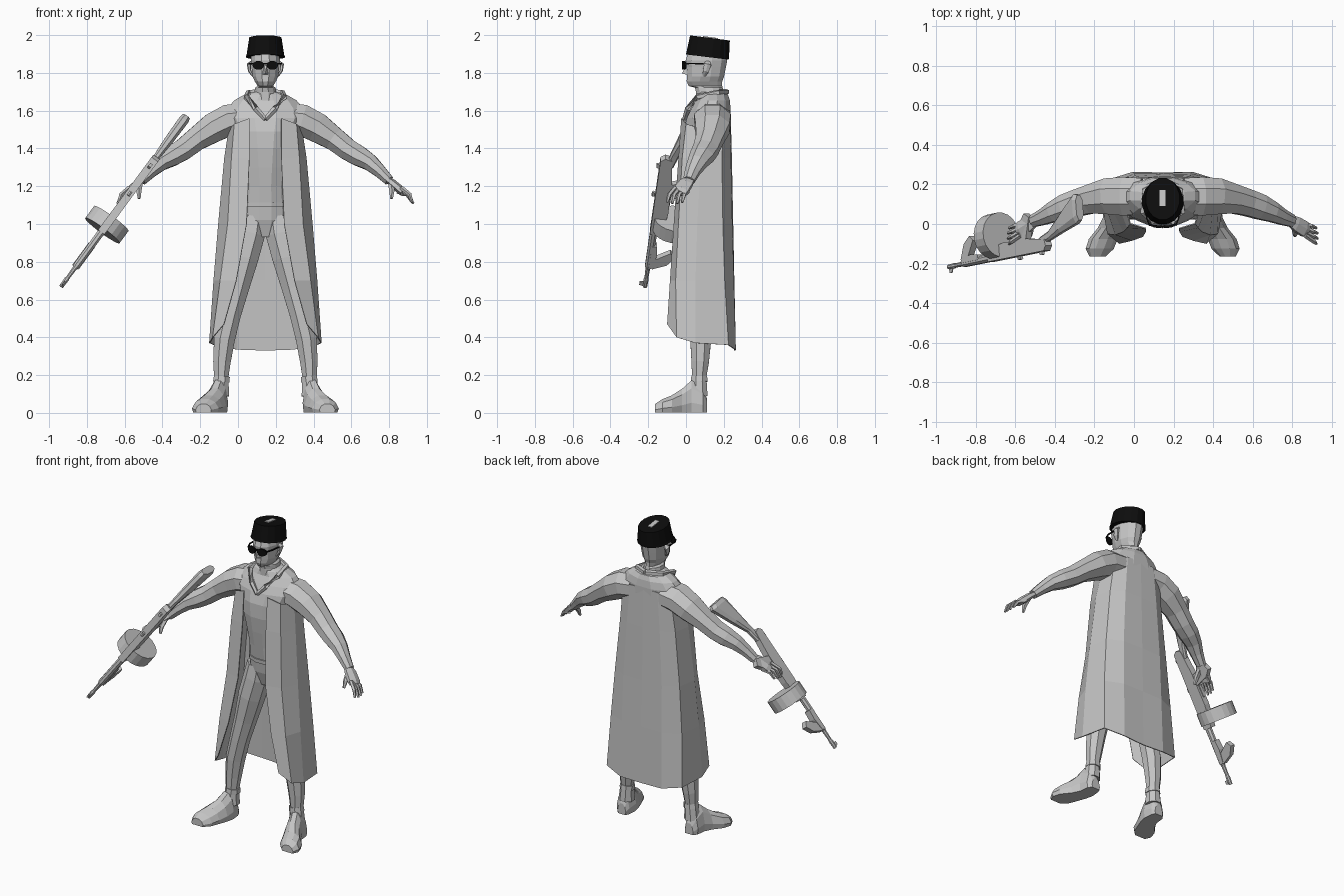
import bpy, bmesh, math
from mathutils import Vector

CX = 0.145  # body centre line


def material(name, rgb):
    m = bpy.data.materials.new(name)
    m.diffuse_color = (*rgb, 1)
    return m


GREY = material("plain grey", (0.56, 0.56, 0.56))
BLACK = material("matt black", (0.004, 0.004, 0.004))


def build(name, verts, faces, mat=GREY, mirror=False, thick=0):
    verts = [Vector(v) for v in verts]
    if mirror:
        n = len(verts)
        verts += [Vector((2 * CX - v.x, v.y, v.z)) for v in verts]
        faces = faces + [[i + n for i in reversed(f)] for f in faces]
    me = bpy.data.meshes.new(name)
    me.from_pydata(verts, [], faces)
    bm = bmesh.new()
    bm.from_mesh(me)
    bmesh.ops.recalc_face_normals(bm, faces=bm.faces)
    bm.to_mesh(me)
    bm.free()
    me.materials.append(mat)
    ob = bpy.data.objects.new(name, me)
    bpy.context.collection.objects.link(ob)
    if thick:
        mod = ob.modifiers.new("thickness", 'SOLIDIFY')
        mod.thickness = thick
    return ob


def loft(name, rings, mat=GREY, mirror=False, closed=True, thick=0):
    n = len(rings[0])
    verts = [p for r in rings for p in r]
    faces = []
    for k in range(len(rings) - 1):
        for i in range(n if closed else n - 1):
            j = (i + 1) % n
            faces.append([k * n + i, k * n + j, (k + 1) * n + j, (k + 1) * n + i])
    if closed:
        faces += [list(range(n))[::-1], [(len(rings) - 1) * n + i for i in range(n)]]
    return build(name, verts, faces, mat, mirror, thick)


def stack(name, levels, sides=12, mat=GREY, tilt=0):
    """Horizontal ovals: (height, half width, front y, back y)."""
    rings = []
    for z, rx, y0, y1 in levels:
        ring = []
        for i in range(sides):
            a = 2 * math.pi * (i + 0.5) / sides
            s = math.sin(a)
            ring.append((CX + rx * math.cos(a), (y0 + y1) / 2 + (y1 - y0) / 2 * s, z - tilt * s))
        rings.append(ring)
    return loft(name, rings, mat)


def tube(name, pts, sides=8, mat=GREY, mirror=False, flat=1.0):
    """Tapered limb through (x, y, z, radius) points."""
    P = [Vector(p[:3]) for p in pts]
    rings = []
    for k, p in enumerate(P):
        d = (P[min(k + 1, len(P) - 1)] - P[max(k - 1, 0)]).normalized()
        ref = Vector((0, 1, 0)) if abs(d.y) < 0.8 else Vector((1, 0, 0))
        u = (ref - d * ref.dot(d)).normalized()
        v = d.cross(u)
        r = pts[k][3]
        rings.append([p + u * r * math.cos(a) + v * r * flat * math.sin(a)
                      for a in (2 * math.pi * (i + 0.5) / sides for i in range(sides))])
    return loft(name, rings, mat, mirror)


# Torso, belt and head
stack("torso", [(0.93, .06, .06, .17), (1.02, .13, .03, .21), (1.10, .125, .02, .20),
                (1.20, .118, .005, .205), (1.30, .135, -.01, .215), (1.40, .16, -.022, .225),
                (1.49, .185, -.02, .235), (1.56, .22, .0, .24), (1.61, .21, .025, .24),
                (1.655, .17, .05, .235), (1.685, .115, .055, .225), (1.70, .06, .06, .20)])
stack("belt", [(1.09, .128, .012, .205), (1.115, .127, .01, .205)])
stack("head", [(1.64, .07, .05, .21), (1.70, .06, .05, .20), (1.722, .056, .045, .197),
               (1.73, .042, .012, .195), (1.755, .058, .0, .195), (1.78, .07, .002, .205),
               (1.83, .076, .0, .215), (1.865, .08, -.006, .222), (1.95, .07, .02, .22)])
build("nose", [(CX - .016, .008, 1.79), (CX + .016, .008, 1.79), (CX, -.022, 1.797),
               (CX - .008, .008, 1.85), (CX + .008, .008, 1.85)],
      [[0, 2, 3], [1, 4, 2], [2, 4, 3], [0, 1, 2], [0, 3, 4, 1]])
tube("ears", [(CX + .068, .095, 1.785, .01), (CX + .083, .105, 1.81, .018),
              (CX + .088, .115, 1.845, .022), (CX + .07, .115, 1.862, .012)], 6, mirror=True, flat=.5)

# Hat, tilted back a little, with the small gap plate on its crown
stack("hat", [(1.884, .106, -.003, .228), (1.895, .101, 0, .23), (1.985, .087, .02, .234)],
      16, BLACK, tilt=.014)
build("hat_slit", [(CX - .015, .09, 1.990), (CX + .015, .09, 1.990),
                   (CX + .015, .17, 1.979), (CX - .015, .17, 1.979)], [[0, 1, 2, 3]], thick=.005)

# Sunglasses
lens = [[(CX + .037 + .031 * math.cos(a), y + .012 * max(0, math.cos(a)), 1.84 + .024 * math.sin(a))
         for a in (2 * math.pi * i / 10 for i in range(10))] for y in (-.02, -.008)]
loft("sunglass_lenses", lens, BLACK, mirror=True)
tube("sunglass_bridge", [(CX - .015, -.014, 1.848, .006), (CX + .015, -.014, 1.848, .006)], 4, BLACK)
tube("sunglass_arms", [(CX + .066, -.008, 1.848, .005), (CX + .081, .03, 1.85, .005),
                       (CX + .086, .105, 1.847, .005)], 4, BLACK, mirror=True)

# Collar forming a V at the chest
tube("collar", [(CX + .0, -.008, 1.555, .012), (CX + .05, .01, 1.61, .016), (CX + .10, .06, 1.672, .016),
                (CX + .09, .17, 1.695, .016), (CX + .0, .215, 1.70, .016)], 5, mirror=True)

# Sleeved arms
tube("arms", [(.25, .14, 1.56, .10), (.34, .14, 1.55, .105), (.42, .14, 1.51, .098),
              (.51, .125, 1.45, .078), (.58, .105, 1.395, .072), (.64, .085, 1.36, .068),
              (.70, .06, 1.325, .055), (.75, .035, 1.28, .043), (.80, .015, 1.23, .033)],
     8, mirror=True, flat=.86)

# Hands: palm, four fingers and a thumb
tube("palms", [(.785, .022, 1.24, .03), (.82, .0, 1.215, .042), (.86, -.025, 1.18, .045),
               (.876, -.035, 1.163, .038)], 6, mirror=True, flat=.5)
for i in range(4):
    o = (i - 1.5) * .022
    tube("finger_%d" % (i + 1),
         [(.855 - o * .3, -.025 + o, 1.182 - o * .3, .0125),
          (.903 - o * .2, -.05 + o * 1.2, 1.155, .0115),
          (.931 - abs(o) * .3, -.06 + o * 1.2, 1.105 + abs(o) * .3, .007)], 5, mirror=True)
tube("thumbs", [(.81, -.01, 1.215, .017), (.815, -.045, 1.175, .015), (.813, -.06, 1.135, .008)],
     5, mirror=True)

# Trousered legs
tube("legs", [(CX + .065, .115, 1.04, .078), (CX + .08, .11, .95, .085), (CX + .114, .10, .82, .083),
              (CX + .152, .09, .66, .07), (CX + .187, .08, .52, .062), (CX + .217, .078, .39, .06),
              (CX + .23, .075, .27, .05), (CX + .234, .07, .19, .041), (CX + .238, .068, .09, .05)],
     8, mirror=True)
tube("boot_cuffs", [(CX + .23, .07, .195, .045), (CX + .233, .07, .165, .048)], 8, mirror=True)

# Boots, flat soled: (offset, y, half width, height)
shoe = []
for ox, y, w, h in [(.245, .112, .03, .07), (.25, .09, .046, .13), (.25, .03, .053, .17),
                    (.268, -.02, .06, .125), (.30, -.075, .073, .09), (.318, -.125, .071, .07),
                    (.328, -.163, .042, .045)]:
    shoe.append([(CX + ox + w * k, y, h * f + .003) for k, f in
                 [(-.9, 0), (.9, 0), (1, .3), (.75, .75), (.3, 1), (-.3, 1), (-.75, .75), (-1, .3)]])
loft("boots", shoe, mirror=True)

# Long open coat: half sections from the spine round to the front edge (offset, y, z)
coat = [
    [(0, .236, 1.60), (.10, .234, 1.60), (.175, .20, 1.56), (.195, .10, 1.50), (.165, .0, 1.53), (.085, -.025, 1.56)],
    [(0, .243, 1.35), (.12, .238, 1.35), (.20, .19, 1.35), (.218, .08, 1.35), (.18, -.02, 1.35), (.085, -.04, 1.35)],
    [(0, .250, 1.00), (.14, .245, 1.00), (.235, .195, 1.00), (.25, .06, 1.00), (.20, -.04, 1.00), (.10, -.065, 1.00)],
    [(0, .256, .70), (.145, .254, .70), (.258, .205, .70), (.275, .05, .70), (.24, -.055, .70), (.155, -.085, .70)],
    [(0, .260, .33), (.15, .264, .335), (.275, .225, .36), (.298, .05, .37), (.28, -.05, .40), (.22, -.10, .47)],
]
full = [[(CX - x, y, z) for x, y, z in r[:0:-1]] + [(CX + x, y, z) for x, y, z in r] for r in coat]
loft("long_coat", full, closed=False, thick=.006)

# Gun frame: t runs back from the muzzle, d runs towards the grips, s is sideways
MUZZLE = Vector((-.935, -.237, .67))
BACK = Vector((.588, .126, .799)).normalized()
DOWN = (Vector((0, 1, 0)) - BACK * BACK.y).normalized()
SIDE = BACK.cross(DOWN)


def at(t, d, s=0):
    return MUZZLE + BACK * t + DOWN * d + SIDE * s


def plate(name, outline, width):
    loft(name, [[at(t, d, s) for t, d in outline] for s in (-width / 2, width / 2)])


def rod(name, d, stations, sides=10):
    loft(name, [[at(t, d + r * math.sin(a), r * math.cos(a))
                 for a in (2 * math.pi * (i + .5) / sides for i in range(sides))] for t, r in stations])


rod("gun_barrel", .02, [(.0, .012), (.05, .014), (.06, .011), (.12, .013), (.14, .019), (.38, .021)], 8)
plate("gun_front_sight", [(.005, .01), (.035, .01), (.03, -.012), (.01, -.012)], .006)
plate("gun_receiver", [(.36, .0), (.84, -.004), (.86, .02), (.85, .055), (.70, .075), (.50, .08), (.36, .06)], .042)
plate("gun_rear_sight", [(.78, .0), (.81, .0), (.81, -.02), (.79, -.02)], .015)
rod("gun_bolt_knob", -.012, [(.60, .01), (.625, .01)], 6)
rod("drum_magazine", .125, [(.385, .114), (.465, .114)], 20)
plate("gun_fore_end", [(.13, .022), (.28, .022), (.28, .048), (.22, .055), (.14, .045)], .042)
plate("gun_fore_grip", [(.13, .04), (.19, .045), (.215, .08), (.245, .125), (.215, .15), (.165, .115)], .036)
plate("gun_rear_grip", [(.62, .07), (.69, .07), (.73, .18), (.69, .205), (.655, .17)], .034)
plate("gun_trigger_guard", [(.54, .075), (.63, .075), (.63, .115), (.62, .115), (.62, .083), (.55, .083)], .012)

# Rounded stock, swelling towards the butt: (t, top d, bottom d, half width)
stock = []
for t, d0, d1, w in [(.80, .03, .07, .016), (.88, .045, .092, .018), (.98, .07, .16, .024),
                     (1.12, .10, .25, .027), (1.145, .115, .24, .022)]:
    m, h = (d0 + d1) / 2, (d1 - d0) / 2
    stock.append([at(t, m + h * k, w * f) for k, f in
                  [(-1, .45), (-.6, 1), (.6, 1), (1, .45), (1, -.45), (.6, -1), (-.6, -1), (-1, -.45)]])
loft("gun_stock", stock)
